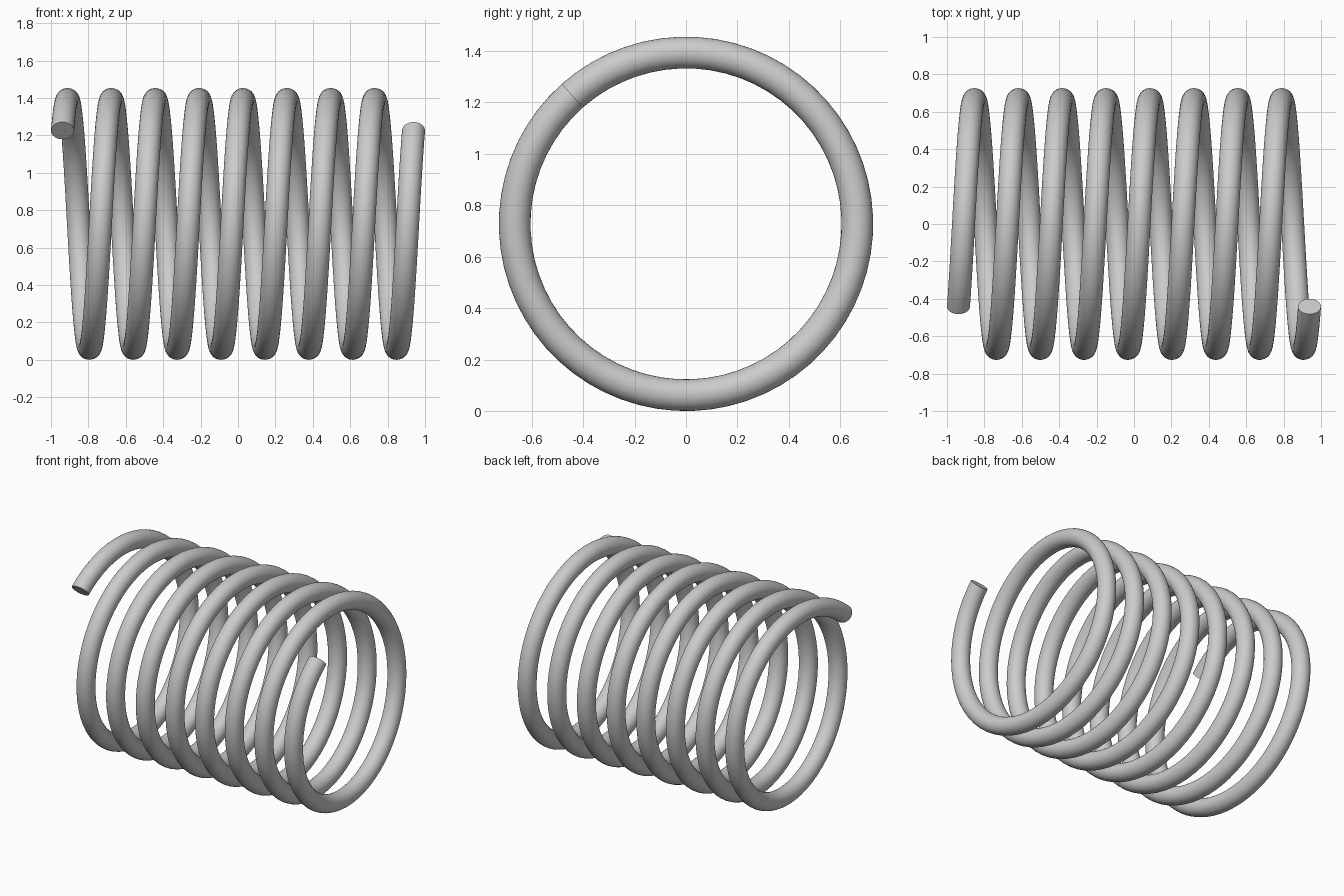
import bpy
import bmesh
from math import radians, pi, sin, cos
from mathutils import Vector

if "Cube" in bpy.data.objects:
    bpy.data.objects.remove(bpy.data.objects["Cube"], do_unlink=True)

COIL_RADIUS = 0.6655
WIRE_RADIUS = 0.0615
TURNS = 8
STEPS = 64 * TURNS
SIDES = 32
HALF_LENGTH = 1 - WIRE_RADIUS
START = radians(131.5)

# Plain grey metal
steel = bpy.data.materials.new("grey_steel")
steel.use_nodes = True
grey = (0.6, 0.6, 0.6, 1)
steel.diffuse_color = grey
steel.node_tree.nodes["Principled BSDF"].inputs["Base Color"].default_value = grey

bm = bmesh.new()

# Round wire section, set in the plane through the coil axis
radial = Vector((0, cos(START), sin(START)))
ring = []
for i in range(SIDES):
    a = 2 * pi * i / SIDES
    along = Vector((WIRE_RADIUS * cos(a) - HALF_LENGTH, 0, 0))
    ring.append(bm.verts.new(along + radial * (COIL_RADIUS + WIRE_RADIUS * sin(a))))
edges = [bm.edges.new((ring[i - 1], ring[i])) for i in range(SIDES)]

# Sweep the section along the helix
bmesh.ops.spin(bm, geom=ring + edges, cent=(0, 0, 0), axis=(1, 0, 0),
               dvec=(2 * HALF_LENGTH / STEPS, 0, 0),
               angle=-2 * pi * TURNS, steps=STEPS, use_duplicate=False)

# Flat cut ends
bmesh.ops.holes_fill(bm, edges=[e for e in bm.edges if e.is_boundary], sides=0)
bmesh.ops.recalc_face_normals(bm, faces=bm.faces)

mesh = bpy.data.meshes.new("coil_spring")
bm.to_mesh(mesh)
bm.free()
mesh.materials.append(steel)

spring = bpy.data.objects.new("coil_spring", mesh)
spring.location.z = COIL_RADIUS + WIRE_RADIUS
bpy.context.collection.objects.link(spring)

# Smooth wire with sharp rims on the cut ends
bpy.context.view_layer.objects.active = spring
spring.select_set(True)
bpy.ops.object.shade_smooth_by_angle(angle=radians(40))
